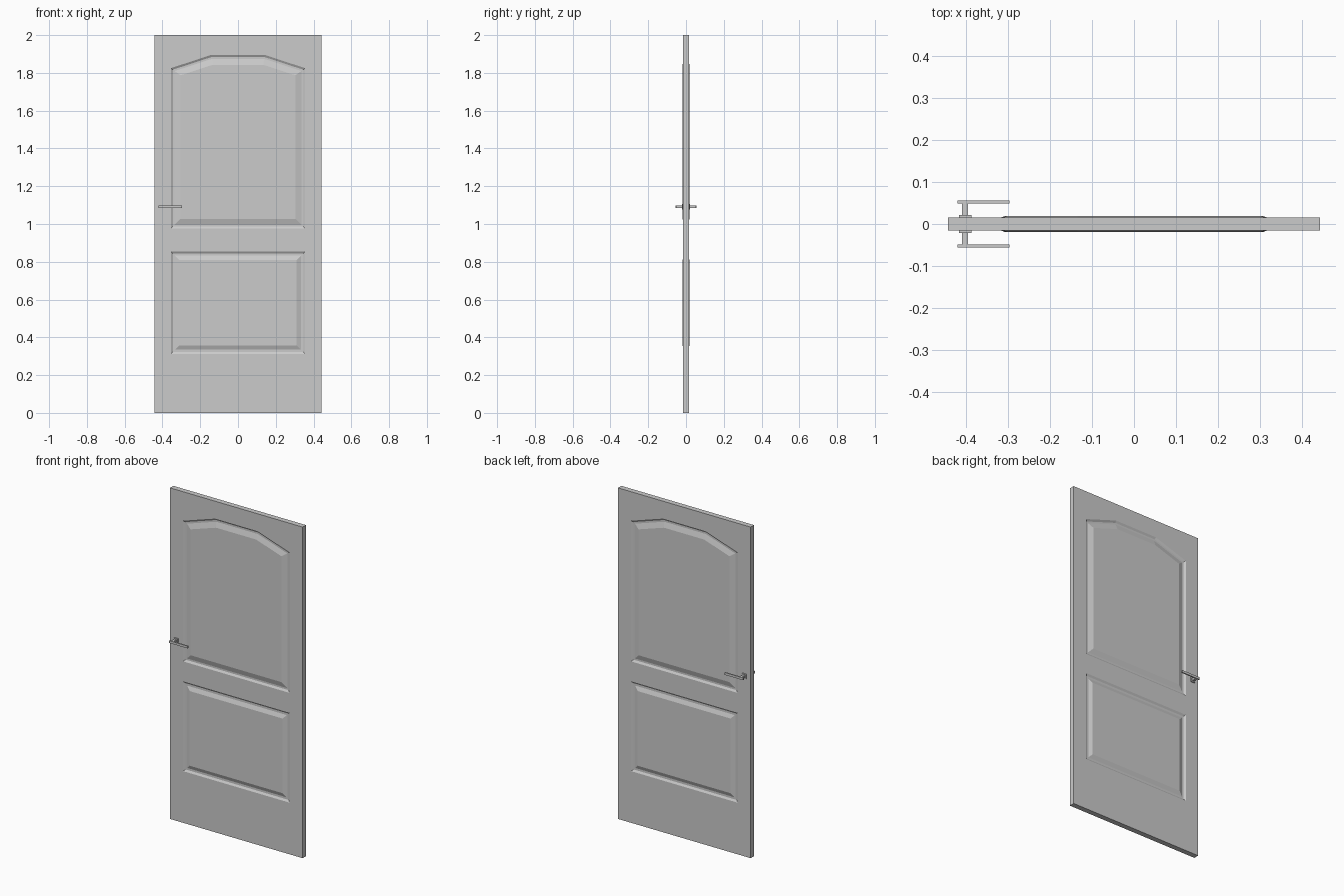
import bpy, bmesh

if "Cube" in bpy.data.objects:
    bpy.data.objects.remove(bpy.data.objects["Cube"])

FACE_Y = -0.016


def mirror_y(obj):
    mod = obj.modifiers.new("both_sides", 'MIRROR')
    mod.use_axis = (False, True, False)
    mod.merge_threshold = 0.0005


def make_object(name, bm):
    mesh = bpy.data.meshes.new(name)
    bm.to_mesh(mesh)
    bm.free()
    obj = bpy.data.objects.new(name, mesh)
    bpy.context.collection.objects.link(obj)
    mirror_y(obj)
    return obj


def box(name, x, y, z):
    """Box from (min, max) ranges, mirrored to the other side of the door."""
    bm = bmesh.new()
    bmesh.ops.create_cube(bm, size=1)
    for v in bm.verts:
        for i, (lo, hi) in enumerate((x, y, z)):
            v.co[i] = lo if v.co[i] < 0 else hi
    return make_object(name, bm)


# Door leaf: stiles and rails around two panels, all counterclockwise
bm = bmesh.new()


def ring(points):
    return [bm.verts.new((x, FACE_Y, z)) for x, z in points]


outer = ring([(-.443, 0), (.443, 0), (.443, 2), (-.443, 2)])
low = ring([(-.356, .312), (.356, .312), (.356, .855), (-.356, .855)])
up = ring([(-.356, .975), (.356, .975), (.356, 1.825),
           (.142, 1.895), (-.142, 1.895), (-.356, 1.825)])

bm.faces.new([outer[0], outer[1], low[1], low[0]])
bm.faces.new([low[3], low[2], up[1], up[0]])
bm.faces.new([up[5], up[4], up[3], up[2], outer[2], outer[3]])
bm.faces.new([outer[0], low[0], low[3], up[0], up[5], outer[3]])
bm.faces.new([outer[1], outer[2], up[2], up[1], low[2], low[1]])

# Raised panels: sloped groove, groove floor, bevel up to the field
low_face, up_face = bm.faces.new(low), bm.faces.new(up)
bm.normal_update()
for f in bm.faces:
    if f.normal.y > 0:
        f.normal_flip()
bm.normal_update()
for face, steps in ((low_face, ((.011, -.007), (.012, 0), (.023, .0095))),
                    (up_face, ((.011, -.007), (.010, 0), (.031, .0095)))):
    for thickness, depth in steps:
        bmesh.ops.inset_individual(bm, faces=[face], thickness=thickness,
                                   depth=depth, use_even_offset=True)
        bm.normal_update()

# Door edges run back to the middle plane, then mirror
rim = [e for e in bm.edges if e.is_boundary]
new = bmesh.ops.extrude_edge_only(bm, edges=rim)["geom"]
for v in new:
    if isinstance(v, bmesh.types.BMVert):
        v.co.y = 0
bmesh.ops.recalc_face_normals(bm, faces=bm.faces)
# An open shell: make sure the front faces point to -y
if sum(f.normal.y * f.calc_area() for f in bm.faces) > 0:
    bmesh.ops.reverse_faces(bm, faces=bm.faces)
make_object("door_leaf", bm)

# Lever handles on both sides
box("handle_rose", (-.417, -.388), (-.022, -.014), (1.077, 1.105))
box("handle_neck", (-.410, -.396), (-.050, -.020), (1.084, 1.098))
box("handle_lever", (-.421, -.297), (-.056, -.049), (1.084, 1.098))
